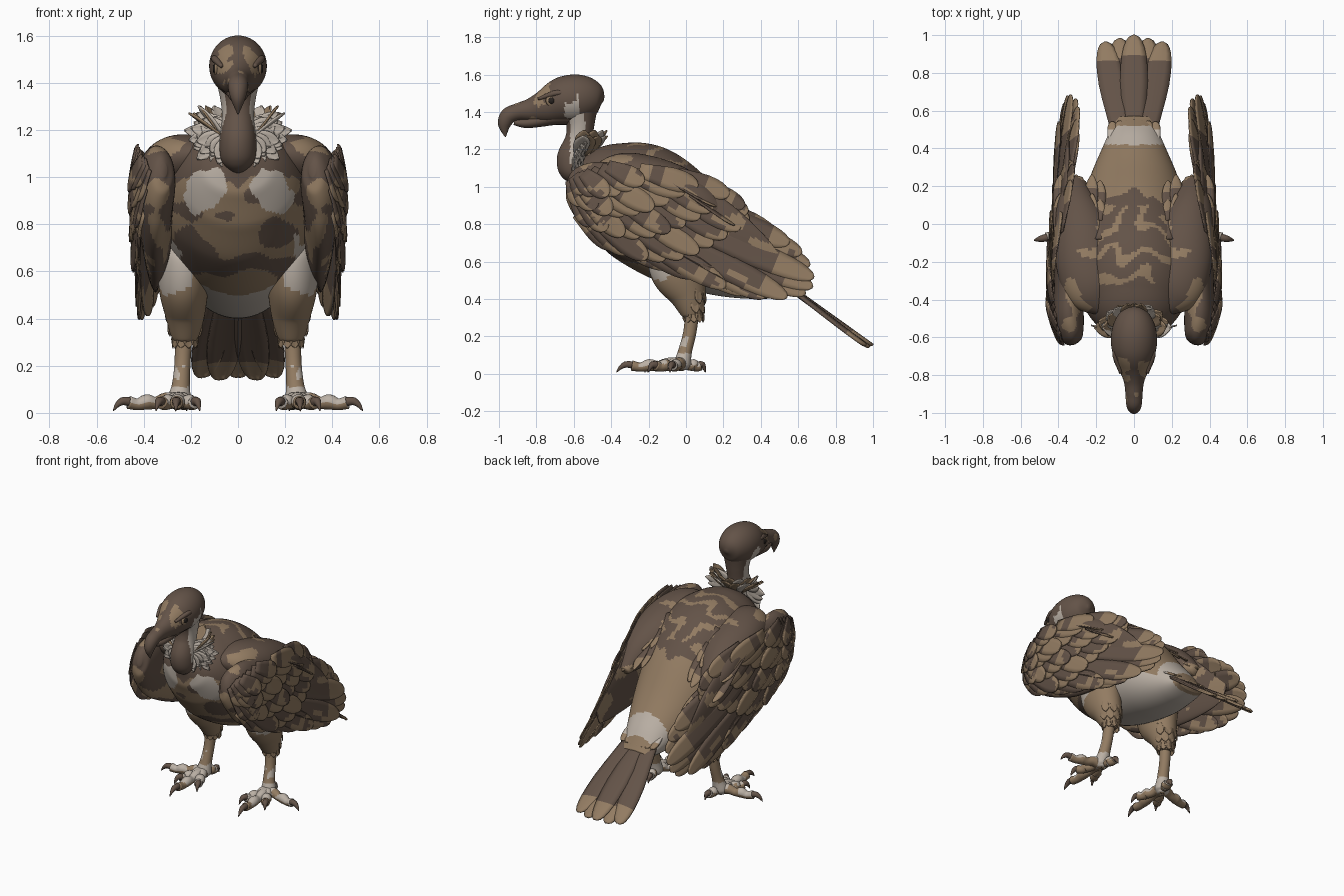
import bpy, bmesh, math
from mathutils import Vector, noise

if "Cube" in bpy.data.objects:
    bpy.data.objects.remove(bpy.data.objects["Cube"])

DARK, TAN, PALE, BLACK = range(4)
MATS = []
for label, rgb in (("dark brown", (.125, .086, .064)), ("tan", (.29, .2, .122)),
                   ("pale down", (.5, .44, .38)), ("black eye", (.02, .016, .014))):
    m = bpy.data.materials.new(label)
    m.use_nodes = True
    m.diffuse_color = (*rgb, 1)
    m.node_tree.nodes["Principled BSDF"].inputs["Base Color"].default_value = (*rgb, 1)
    MATS.append(m)


def finish(name, bm, mirror=False, thick=0):
    mesh = bpy.data.meshes.new(name)
    bm.to_mesh(mesh)
    bm.free()
    for m in MATS:
        mesh.materials.append(m)
    mesh.shade_smooth()
    ob = bpy.data.objects.new(name, mesh)
    bpy.context.collection.objects.link(ob)
    if thick:
        mod = ob.modifiers.new("thickness", "SOLIDIFY")
        mod.thickness, mod.offset = thick, 0
    if mirror:
        ob.modifiers.new("mirror", "MIRROR").use_mirror_merge = False


def spline(pts, u):
    """Smooth curve through tuples of any length, u from 0 to 1."""
    f = min(max(u, 0), 1) * (len(pts) - 1)
    i = min(int(f), len(pts) - 2)
    t = f - i
    a, b, c, d = (pts[min(max(k, 0), len(pts) - 1)] for k in range(i - 1, i + 3))
    return [q + .5 * t * (r - p + t * (2 * p - 5 * q + 4 * r - s + t * (3 * (q - r) + s - p)))
            for p, q, r, s in zip(a, b, c, d)]


def loft(bm, pts, rule, steps=24, sides=20, ref=(1, 0, 0)):
    """Skin ellipses along stations (x, y, z, half width, half height)."""
    rings = []
    for i in range(steps + 1):
        u = i / steps
        x, y, z, rw, rh = spline(pts, u)
        t = (Vector(spline(pts, u + .02)[:3]) - Vector(spline(pts, u - .02)[:3])).normalized()
        s = Vector(ref)
        s = (s - t * s.dot(t)).normalized()
        n = s.cross(t)
        angles = [2 * math.pi * k / sides for k in range(sides)]
        rings.append([bm.verts.new(Vector((x, y, z)) + s * max(rw, .001) * math.cos(a)
                                   + n * max(rh, .001) * math.sin(a)) for a in angles])
    faces = [bm.faces.new(rings[0]), bm.faces.new(rings[-1][::-1])]
    for a, b in zip(rings, rings[1:]):
        for k in range(sides):
            j = (k + 1) % sides
            faces.append(bm.faces.new((a[j], a[k], b[k], b[j])))
    bmesh.ops.recalc_face_normals(bm, faces=faces)
    for f in faces:
        f.normal_update()
        f.material_index = rule(f.calc_center_median(), f.normal) if callable(rule) else rule


def feather(bm, base, tip, side, width, mats=(DARK, TAN), split=.8, snap=None, point=.45):
    """Rounded vane from base to tip; the part past split takes the second colour."""
    base, tip = Vector(base), Vector(tip)
    side = Vector(side).normalized()
    up = side.cross(tip - base).normalized()
    rows = []
    for t in (0, .2, .4, .55, .7, .8, .88, .94, .98, 1):
        w = width * (.6 + .4 * min(t * 2, 1)) * max(1 - max(0, (t - .6) / .4) ** 2, .004) ** point
        row = [base.lerp(tip, t) + side * w * j - up * .1 * width * j * j for j in (-1, -.5, 0, .5, 1)]
        rows.append([bm.verts.new(snap(p, t) if snap else p) for p in row])
        if len(rows) > 1:
            for k in range(4):
                f = bm.faces.new((rows[-2][k], rows[-2][k + 1], rows[-1][k + 1], rows[-1][k]))
                f.material_index = mats[t > split]


def blot(p, freq, seed):
    return noise.noise(Vector((p.x, p.y, p.z)) * freq + Vector((seed, seed * 2, seed * 3)))


# Body with barred back, pale breast spots, blotched belly and pale vent
def body_colour(p, n):
    ax = abs(p.x)
    if n.z > .1 and p.y < .1:
        bars = math.sin(p.y * 42 + ax * 14 + 7 * blot(p, 7, 3))
        return TAN if bars > .5 and p.y > -.32 else DARK
    if p.y > .42:
        return PALE if p.y < .52 else TAN
    if n.y < 0 and ((ax - .14 - .3 * max(0, .95 - p.z)) / .085) ** 2 + ((p.z - .95) / .1) ** 2 \
            < 1 + .6 * blot(p, 14, 1):
        return PALE
    if n.z < 0 and p.y > -.16 and p.z < .6:
        return PALE
    if ax > .24 and .58 < p.z < .74 + .1 * blot(p, 10, 2):
        return PALE
    if p.z > 1 + .06 * blot(p, 12, 6) or (ax < .09 and p.z > .95 + ax):
        return DARK
    stretched = Vector((p.x * .6, p.y * .3, p.z))
    return DARK if blot(stretched, 12, 5) > .16 and p.y < -.1 and p.z > .55 else TAN


bm = bmesh.new()
loft(bm, [(0, -.61, 1.06, .02, .02), (0, -.56, 1.05, .16, .13), (0, -.44, 1.01, .26, .24),
          (0, -.25, .92, .32, .32), (0, -.02, .76, .3, .3), (0, .22, .61, .24, .21),
          (0, .44, .5, .15, .11), (0, .56, .45, .1, .03)], body_colour, 150, 120)
finish("body", bm)


# Head, hooked beak and neck
def head_colour(p, n):
    if abs(p.x) > .045 and -.65 < p.y < -.57 and 1.37 < p.z < 1.46 + .08 * blot(p, 20, 1):
        return PALE
    if ((abs(p.x) - .06) / .035) ** 2 + ((p.y + .76) / .05) ** 2 < 1 + blot(p, 25, 2) and p.z > 1.44:
        return TAN
    return TAN if p.y < -.78 and blot(p, 16, 4) > .33 else DARK


bm = bmesh.new()
loft(bm, [(0, -.438, 1.47, .01, .01), (0, -.47, 1.475, .075, .08), (0, -.55, 1.475, .115, .122),
          (0, -.65, 1.465, .12, .125), (0, -.75, 1.43, .088, .094), (0, -.83, 1.412, .055, .062),
          (0, -.9, 1.4, .045, .046), (0, -.95, 1.378, .042, .044), (0, -.971, 1.33, .03, .034),
          (0, -.965, 1.265, .002, .002)], head_colour, 80, 60)
finish("head", bm)
bm = bmesh.new()
loft(bm, [(0, -.62, 1.39, .07, .06), (0, -.7, 1.375, .06, .045), (0, -.78, 1.352, .045, .032),
          (0, -.86, 1.34, .034, .026), (0, -.92, 1.345, .018, .014)], DARK, 16, 20)
finish("lower_beak", bm)
bm = bmesh.new()
loft(bm, [(0, -.585, 1.02, .02, .02), (0, -.595, 1.07, .07, .075), (0, -.6, 1.15, .078, .09),
          (0, -.575, 1.25, .068, .072), (0, -.565, 1.33, .075, .075), (0, -.57, 1.42, .095, .1)],
     lambda p, n: PALE if abs(n.x) > .6 and -.62 < p.y < -.54 and p.z > 1.12 else DARK, 50, 48)
finish("neck", bm)

# Eyes under heavy brows
bm = bmesh.new()
loft(bm, [(.09, -.715, 1.46, .036, .034), (.1, -.715, 1.46, .028, .026)], TAN, 2, 16, (0, 1, 0))
loft(bm, [(.095, -.718, 1.46, .02, .02), (.106, -.718, 1.46, .014, .014)], BLACK, 2, 16, (0, 1, 0))
loft(bm, [(.1, -.64, 1.5, .01, .01), (.095, -.7, 1.5, .018, .016), (.07, -.79, 1.47, .008, .008)],
     DARK, 10, 10)
finish("eyes_and_brows", bm, True)

# Ruff: a pale bib fanned over the breast and an upright collar behind
bm = bmesh.new()
for layer in range(3):
    for k in range(8):
        a = math.radians(-78 + 17 * k + 6 * layer)
        reach = .185 - .025 * layer + .015 * math.sin(k * 4 + layer)
        c, s = math.cos(a), math.sin(a)
        feather(bm, (.03, -.575 - .012 * layer, 1.18),
                (.03 + reach * c, -.61 + .07 * c - .012 * layer + .04 * max(s, 0), 1.18 + .75 * reach * s),
                (-s, 0, c), .034, (PALE, PALE), point=.9)
finish("bib_feathers", bm, True, .006)
bm = bmesh.new()
for layer in range(2):
    for k in range(9):
        a = math.radians(-10 + 25 * k + 12 * layer)
        c, s = math.cos(a), math.sin(a)
        reach = .2 - .03 * layer + .015 * math.sin(k * 5)
        colour = PALE if (k + layer) % 3 == 0 else TAN
        feather(bm, (.07 * c, -.56 + .06 * s, 1.17), (reach * c, -.55 + .13 * max(s, 0), 1.27 + .03 * layer),
                (-s, c, 0), .045, (colour, colour), point=.8)
finish("collar_feathers", bm, thick=.008)


# Folded wing: thick core, shoulder, then overlapping feather rows
def mottle(p, n):
    return TAN if blot(p, 8, 8) > .16 else DARK


bm = bmesh.new()
loft(bm, [(.315, -.63, 1.03, .015, .03), (.325, -.6, 1.02, .055, .1), (.345, -.51, .98, .08, .17),
          (.35, -.35, .9, .075, .23), (.345, -.1, .82, .07, .26), (.35, .15, .72, .045, .21),
          (.35, .36, .63, .02, .13), (.345, .48, .58, .005, .06)], mottle, 60, 50)
finish("wing_core", bm, True)
bm = bmesh.new()
loft(bm, [(.14, -.46, 1.1, .04, .03), (.2, -.36, 1.08, .15, .1), (.245, -.22, 1.05, .165, .12),
          (.27, -.05, .99, .15, .12), (.3, .1, .9, .11, .1), (.31, .24, .82, .04, .03)], mottle, 60, 50)
finish("shoulder", bm, True)


def wing_x(p):
    s = .9 * (p.y + .6) - .42 * (p.z - 1)
    t = .42 * (p.y + .6) + .9 * (p.z - 1)
    tilt = .35 * t * min(max(s - .3, 0), 1)
    return .432 - .5 * t * t - tilt - .07 * max(0, s - .5) - .9 * max(0, .25 - s) ** 2


def feather_row(name, bases, tips, count, width, mats, split, offset):
    bm = bmesh.new()
    for k in range(count):
        (by, bz), (ty, tz) = spline(bases, k / (count - 1)), spline(tips, k / (count - 1))
        lift = offset + .003 * (k % 3)

        def snap(p, t):
            return Vector((wing_x(p) + lift + .009 * t * (offset > .005), p.y, p.z))
        jag = .012 * math.sin(k * 7)
        feather(bm, (0, by, bz), (0, ty + jag, tz - jag / 2), (0, bz - tz, ty - by), width,
                mats, split + .05 * math.sin(k * 3), snap)
    for f in bm.faces:
        if blot(f.calc_center_median(), 7, 9) > .27:
            f.material_index = DARK + TAN - f.material_index
    finish(name, bm, True, .007)


feather_row("flight_feathers",
            [(-.45, .78), (-.3, .77), (-.2, .76), (-.1, .75), (0, .79), (.05, .85), (.02, .94)],
            [(-.08, .57), (.2, .47), (.42, .41), (.65, .42), (.69, .51), (.61, .65), (.48, .74)],
            13, .066, (DARK, TAN), .82, 0)
feather_row("greater_coverts", [(-.58, .86), (-.45, .8), (-.3, .82), (-.12, .88), (0, .98), (0, 1.03)],
            [(-.38, .67), (-.2, .62), (.02, .63), (.2, .71), (.33, .81), (.3, .9)],
            12, .058, (DARK, TAN), .74, .007)
feather_row("median_coverts", [(-.6, .96), (-.5, .9), (-.35, .92), (-.15, .99), (-.05, 1.07)],
            [(-.5, .79), (-.3, .74), (-.08, .76), (.12, .85), (.22, .96)],
            11, .056, (DARK, TAN), .6, .013)
feather_row("lesser_coverts", [(-.61, 1.04), (-.54, 1.0), (-.42, 1.03), (-.25, 1.09)],
            [(-.55, .9), (-.36, .86), (-.14, .89), (.07, 1.0)],
            9, .06, (DARK, TAN), .5, .018)
feather_row("wrist_feathers", [(-.6, 1.06), (-.53, 1.08), (-.42, 1.11)],
            [(-.53, .97), (-.4, .96), (-.22, 1.02)], 6, .055, (DARK, TAN), .6, .023)

# Scapular feathers draped from the shoulder over the rump
bm = bmesh.new()
for k in range(12):
    col, step = k % 6, k // 6
    x = .19 + .042 * col
    feather(bm, (x, -.08 + .1 * step, 1.13 - .07 * step - .02 * col),
            (x - .01, .13 + .1 * step + .03 * (col % 2), .97 - .1 * step - .015 * col), (1, 0, -.3), .036,
            (DARK, TAN), .75, point=.7)
finish("scapular_feathers", bm, True, .007)

# Fanned tail with pale root and tan tips
bm = bmesh.new()
for k in range(-2, 3):
    drop = .01 * (abs(k) % 2)
    feather(bm, (.035 * k, .46, .54 - drop), (.075 * k, .998 - .018 * abs(k), .155 - drop),
            (1, 0, -.06 * k), .072, (DARK, TAN), .85, point=.4)
for k in range(-3, 4):
    feather(bm, (.035 * k, .4, .59), (.038 * k, .55 - .004 * abs(k), .5), (1, 0, 0), .03, (PALE, TAN), .75)
finish("tail", bm, thick=.014)

# Thighs, shanks and a ragged feather cuff
bm = bmesh.new()
loft(bm, [(.21, -.06, .76, .05, .06), (.22, -.05, .68, .11, .15), (.23, -.04, .55, .108, .15),
          (.225, .01, .42, .085, .1), (.225, .035, .32, .056, .06), (.225, .035, .29, .03, .035)],
     lambda p, n: PALE if ((p.x - .28) / .08) ** 2 + ((p.z - .6) / .09) ** 2 < 1 + blot(p, 12, 7)
     and p.y < -.03 else TAN, 60, 50)
loft(bm, [(.23, .035, .34, .038, .038), (.235, .02, .22, .034, .035), (.242, -.005, .12, .038, .037),
          (.25, -.02, .05, .05, .045), (.25, -.02, .02, .03, .03)],
     lambda p, n: PALE if p.z < .11 or (n.y < 0 and p.z < .2 and blot(p, 14, 2) > .1) else TAN, 36, 32)
finish("legs", bm, True)
bm = bmesh.new()
for ring in range(3):
    for k in range(10):
        a = 2 * math.pi * (k + ring / 2) / 10
        c, s = math.cos(a), math.sin(a)
        if ring and s < .1:
            continue
        r, z, y = .05 + .016 * ring, .36 + .05 * ring, .033 - .01 * ring
        feather(bm, (.225 + r * c, y + r * s, z), (.225 + r * c, y + .01 + r * s, z - .085),
                (-s, c, 0), .024, (TAN, TAN), point=.9)
finish("leg_cuff_feathers", bm, True, .005)

# Toes with knuckles and curved dark claws
bm = bmesh.new()
for dx, dy, length in ((.04, -1, .34), (1, -.22, .28), (-.45, -1, .21), (.55, -1, .2), (-.25, 1, .13)):
    d = Vector((dx, dy, 0)).normalized()
    along = [(.25 + d.x * length * t, -.025 + d.y * length * t, z, r, r)
             for t, z, r in ((0, .05, .036), (.2, .055, .032), (.36, .042, .026), (.5, .046, .033),
                             (.64, .036, .025), (.78, .044, .028))]
    claw = [(.25 + d.x * length * t, -.025 + d.y * length * t, z, r, r)
            for t, z, r in ((.75, .046, .02), (.87, .05, .018), (.96, .033, .011), (1.02, .008, .002))]
    side = (-d.y, d.x, 0)
    loft(bm, along, lambda p, n: PALE if n.z > 0 and blot(p, 10, 6) > 0 else TAN, 20, 18, side)
    loft(bm, claw, DARK, 8, 10, side)
finish("toes", bm, True)
